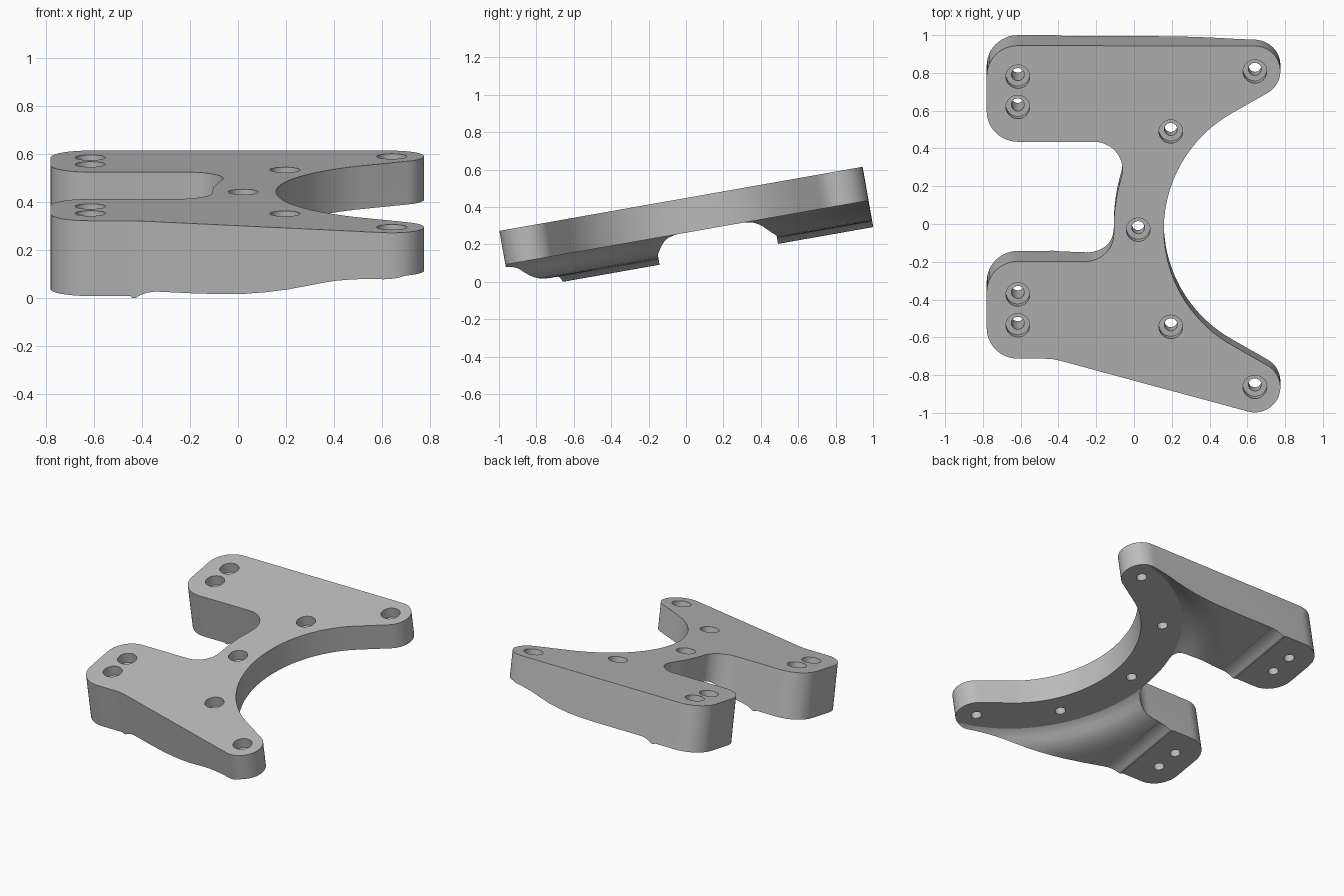
import bpy, bmesh
from math import sin, cos, asin, acos, atan2, hypot, radians, degrees, pi
from mathutils import Matrix

if "Cube" in bpy.data.objects:
    bpy.data.objects.remove(bpy.data.objects["Cube"], do_unlink=True)

grey = bpy.data.materials.new("plain grey")
grey.use_nodes = True
COLOUR = (0.5, 0.5, 0.5, 1)
grey.diffuse_color = COLOUR
grey.node_tree.nodes["Principled BSDF"].inputs["Base Color"].default_value = COLOUR


def finish(bm, name):
    bmesh.ops.remove_doubles(bm, verts=bm.verts, dist=1e-5)
    bmesh.ops.recalc_face_normals(bm, faces=bm.faces)
    mesh = bpy.data.meshes.new(name)
    bm.to_mesh(mesh)
    bm.free()
    mesh.materials.append(grey)
    obj = bpy.data.objects.new(name, mesh)
    bpy.context.collection.objects.link(obj)
    return obj


def prism(name, points, offset):
    """Extrude a closed polygon of 3D points along an offset."""
    bm = bmesh.new()
    face = bm.faces.new([bm.verts.new(p) for p in points])
    ext = bmesh.ops.extrude_face_region(bm, geom=[face])
    bmesh.ops.translate(bm, vec=offset,
                        verts=[v for v in ext["geom"] if isinstance(v, bmesh.types.BMVert)])
    return finish(bm, name)


def lathe(bm, profile, centre, steps):
    """Spin a radius/height profile about a vertical axis."""
    cx, cy = centre
    vs = [bm.verts.new((cx + r, cy, z)) for r, z in profile]
    es = [bm.edges.new(pair) for pair in zip(vs, vs[1:])]
    bmesh.ops.spin(bm, geom=vs + es, cent=(cx, cy, 0), axis=(0, 0, 1),
                   angle=2 * pi, steps=steps, use_merge=True)


def cut(target, cutter):
    cutter.hide_render = True
    mod = target.modifiers.new("cut", 'BOOLEAN')
    mod.operation = 'DIFFERENCE'
    mod.solver = 'EXACT'
    mod.object = cutter
    bpy.context.view_layer.objects.active = target
    bpy.ops.object.modifier_apply(modifier=mod.name)
    bpy.data.objects.remove(cutter, do_unlink=True)


def arc(cx, cy, r, a, b):
    n = max(4, int(abs(b - a) * max(r, 0.3) / 2.2))
    angles = [radians(a + (b - a) * i / n) for i in range(n + 1)]
    return [(cx + r * cos(t), cy + r * sin(t)) for t in angles]


# Main dimensions, in the frame of the untilted plate (top face at z = 0)
CX, CY = 0.878, -0.025          # centre of the large ring
INNER, OUTER = 0.72, 0.985
TIP_X, TIP_Y, TIP_R = 0.64, 0.85, 0.135
LEFT_X, CORNER = -0.615, 0.165
SLOT_BACK, SLOT_FRONT, FILLET = 0.445, -0.198, 0.15

# Tangent between ring bore and tip round
dist = hypot(TIP_X - CX, TIP_Y)
tangent = degrees(atan2(TIP_Y, TIP_X - CX) + acos(min(1, (INNER + TIP_R) / dist)))


def slot_fillet(edge, side):
    """Centre of the slot fillet and the angle at which it meets the neck."""
    y = edge - side * FILLET
    rise = y - CY
    span = OUTER + FILLET
    return CX - (span ** 2 - rise ** 2) ** 0.5, y, degrees(asin(rise / span))


bx, by, ba = slot_fillet(SLOT_BACK, 1)
fx, fy, fa = slot_fillet(SLOT_FRONT, -1)

outline = (
    arc(LEFT_X, -0.556, CORNER, 180, 270)
    + [(-0.47, -0.721), (-0.43, -0.724), (-0.39, -0.732)]
    + arc(TIP_X, CY - TIP_Y, TIP_R, -105.5, 180 - tangent)
    + arc(CX, CY, INNER, 360 - tangent, tangent)
    + arc(TIP_X, CY + TIP_Y, TIP_R, tangent - 180, 90)
    + arc(LEFT_X, 0.797, CORNER, 90, 180)
    + arc(LEFT_X, 0.61, CORNER, 180, 270)
    + arc(bx, by, FILLET, 90, -ba)
    + arc(CX, CY, OUTER, 180 - ba, 180 - fa)[1:-1]
    + arc(fx, fy, FILLET, -fa, -90)
    + arc(LEFT_X, SLOT_FRONT - CORNER, CORNER, 90, 180)
)
bracket = prism("mounting_bracket", [(x, y, 0) for x, y in outline], (0, 0, -0.4))

# Underside: thin flat ring sweeping down into the thicker arms
bm = bmesh.new()
lathe(bm, [(0, -0.183), (0.99, -0.183), (1.015, -0.195), (1.04, -0.214),
           (1.07, -0.24), (1.1, -0.26), (1.14, -0.276), (1.18, -0.286),
           (1.23, -0.292), (1.3, -0.295), (2.6, -0.295), (2.6, -0.6), (0, -0.6)],
      (CX, CY), 120)
sweep = finish(bm, "underside_sweep_cutter")
keep = [(-2, -0.1), (-0.335, -0.1), (-0.335, -0.8), (-2, -0.8)]
cut(sweep, prism("pad_clearance", [(x, -3, z) for x, z in keep], (0, 6, 0)))
cut(bracket, sweep)

# Underside: flat foot pads ending in a small ridge and a fillet
pad = [(-1.2, -0.318), (-0.447, -0.318), (-0.44, -0.327), (-0.425, -0.325),
       (-0.405, -0.312), (-0.38, -0.302), (-0.35, -0.296), (-0.328, -0.295),
       (-0.328, -0.7), (-1.2, -0.7)]
cut(bracket, prism("pad_cutter", [(x, -1.5, z) for x, z in pad], (0, 3, 0)))

# Counterbored bolt holes
bolts = [(0.022, -0.028), (LEFT_X, 0.795), (LEFT_X, 0.632),
         (LEFT_X, -0.376), (LEFT_X, -0.542)]
for side in (-1, 1):
    bolts += [(0.195, CY + side * 0.525), (TIP_X, CY + side * 0.848)]
bm = bmesh.new()
for centre in bolts:
    lathe(bm, [(0, 0.1), (0.063, 0.1), (0.063, -0.07), (0.034, -0.07),
               (0.034, -0.5), (0, -0.5)], centre, 32)
cut(bracket, finish(bm, "bolt_hole_cutter"))

# Tilt the bracket and rest it on the ground
bracket.data.transform(Matrix.Translation((0, -0.003, 0.447))
                       @ Matrix.Rotation(radians(10), 4, 'X'))
lowest = min(v.co.z for v in bracket.data.vertices)
bracket.data.transform(Matrix.Translation((0, 0, -lowest)))

bpy.ops.object.select_all(action='DESELECT')
bracket.select_set(True)
bpy.context.view_layer.objects.active = bracket
bpy.ops.object.shade_smooth_by_angle(angle=radians(25))
